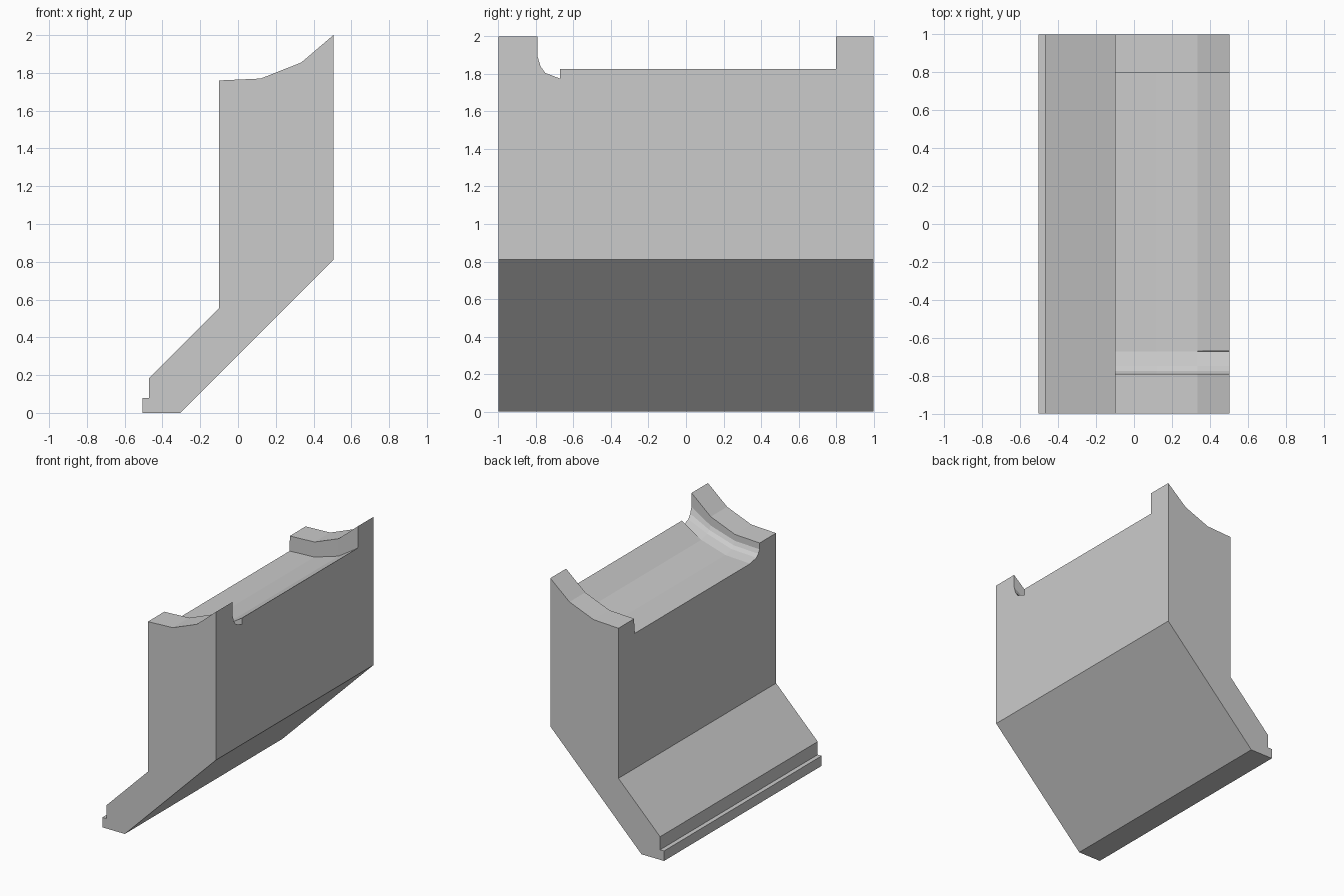
import bpy, bmesh, math

if "Cube" in bpy.data.objects:
    bpy.data.objects.remove(bpy.data.objects["Cube"])

# Lower outline of the cross-section (x, z), from upper left round to upper right
LOWER = [(-0.10, 0.555), (-0.47, 0.185), (-0.47, 0.08), (-0.505, 0.08),
         (-0.505, 0), (-0.305, 0), (0.505, 0.81)]
# Curved top, right to left: full-height end blocks and the recessed bed
TOP_X = [0.505, 0.335, 0.12, -0.10]
FULL = [2.0, 1.855, 1.77, 1.76]
BED = [1.825, 1.715, 1.65, 1.64]


def raised(right, rest):
    """Bed heights with an offset at the right edge and along the rest."""
    return [BED[0] + right] + [z + rest for z in BED[1:]]


# Stations along y; close pairs make the vertical steps
STATIONS = [
    (-1.0, FULL), (-0.792, FULL),
    (-0.79, raised(0.065, 0.07)),      # rounded fillet at the front block
    (-0.775, raised(0.015, 0.04)),
    (-0.75, raised(-0.02, 0.018)),
    (-0.672, raised(-0.05, 0.0)),
    (-0.67, BED), (0.798, BED),
    (0.80, FULL), (1.0, FULL),
]


def loft(name, stations):
    bm = bmesh.new()
    rings = []
    for y, heights in stations:
        section = LOWER + list(zip(TOP_X, heights))
        rings.append([bm.verts.new((x, y, z)) for x, z in section])
    n = len(rings[0])
    for a, b in zip(rings, rings[1:]):
        for i in range(n):
            j = (i + 1) % n
            bm.faces.new((a[i], a[j], b[j], b[i]))
    bm.faces.new(rings[0])
    bm.faces.new(rings[-1][::-1])
    bmesh.ops.recalc_face_normals(bm, faces=bm.faces[:])
    # Merge coplanar strips into clean flat faces
    bmesh.ops.dissolve_limit(bm, angle_limit=math.radians(0.1),
                             verts=bm.verts[:], edges=bm.edges[:])
    mesh = bpy.data.meshes.new(name)
    bm.to_mesh(mesh)
    bm.free()
    obj = bpy.data.objects.new(name, mesh)
    bpy.context.collection.objects.link(obj)
    return obj


# Slanted bracket body with recessed curved bed
loft("bracket_body", STATIONS)
